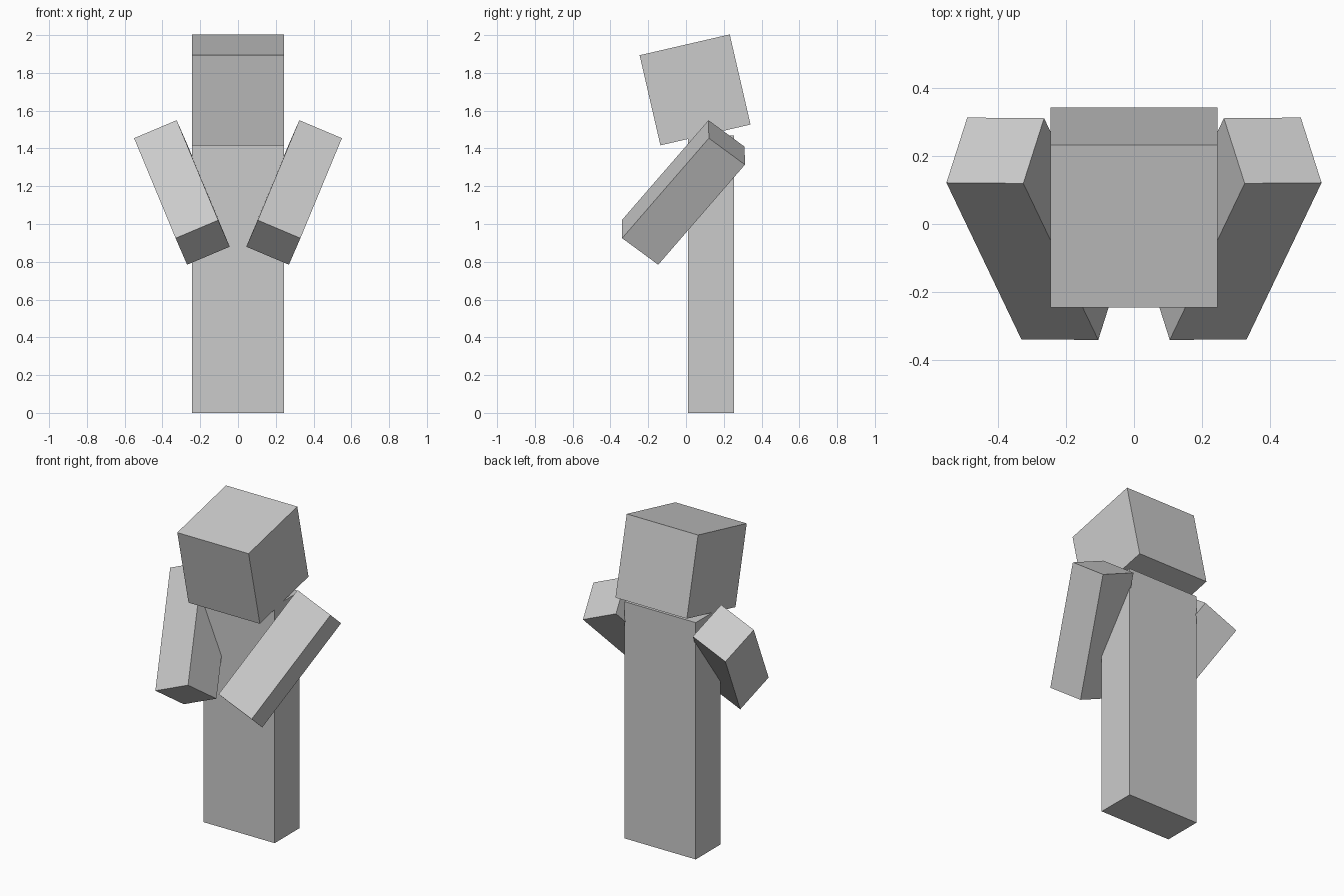
import bpy
from math import radians

cube = bpy.data.objects.get("Cube")
if cube:
    bpy.data.objects.remove(cube, do_unlink=True)

# Single plain grey material
GREY = (0.6, 0.6, 0.6, 1.0)
grey = bpy.data.materials.new("plain_grey")
grey.use_nodes = True
grey.diffuse_color = GREY
grey.node_tree.nodes["Principled BSDF"].inputs["Base Color"].default_value = GREY

UNIT = 0.0612  # block size that all parts are multiples of


def box(name, blocks, centre, tilt=(0, 0, 0)):
    """Add a box sized in blocks, tilted by angles in degrees."""
    bpy.ops.mesh.primitive_cube_add(size=1, location=centre)
    part = bpy.context.object
    part.name = part.data.name = name
    part.scale = [n * UNIT for n in blocks]
    bpy.ops.object.transform_apply(location=False, rotation=False, scale=True)
    part.rotation_euler = [radians(a) for a in tilt]
    part.data.materials.append(grey)
    return part


# Torso and legs as one upright slab
box("body", (8, 4, 24), (0, 0.132, 12 * UNIT))

# Head, leaning back
box("head", (8, 8, 8), (0, 0.048, 1.71), (13, 0, 0))

# Arms, reaching forward and inward
for side, name in ((1, "left_arm"), (-1, "right_arm")):
    box(name, (4, 4, 12), (side * 0.297, -0.014, 1.167),
        (-38.5, side * 22.9, side * 0.5))
